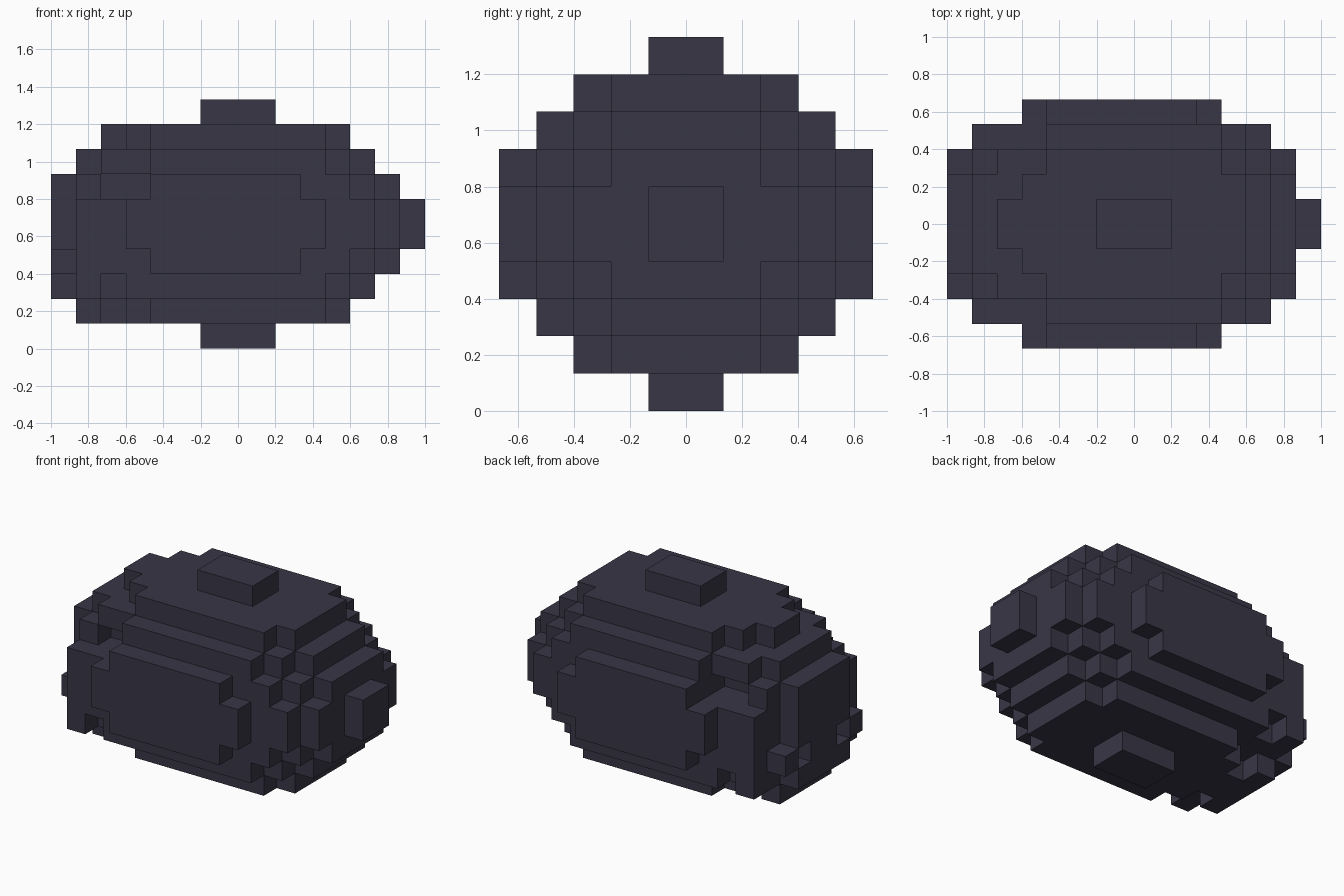
import bpy, bmesh
from mathutils import Vector

cube = bpy.data.objects.get("Cube")
if cube:
    bpy.data.objects.remove(cube, do_unlink=True)

UNIT = 2 / 15
mat = bpy.data.materials.new("dark slate")
mat.use_nodes = True
colour = (0.0395, 0.0369, 0.0612, 1)
mat.diffuse_color = colour
mat.node_tree.nodes["Principled BSDF"].inputs["Base Color"].default_value = colour


def box(xs, ys, zs):
    """Grid cells in three half-open ranges."""
    return {(x, y, z) for x in range(*xs) for y in range(*ys) for z in range(*zs)}


def mirrored(cells):
    return cells | {(x, 9 - y, z) for x, y, z in cells}


def build(name, cells):
    """Skin a set of cells with outer faces only, then merge flat areas."""
    bm = bmesh.new()
    verts = {}
    for cell in sorted(cells):
        for axis in range(3):
            for side in (0, 1):
                near = list(cell)
                near[axis] += 2 * side - 1
                if tuple(near) in cells:
                    continue
                u, v = (axis + 1) % 3, (axis + 2) % 3
                loop = []
                for a, b in ((0, 0), (1, 0), (1, 1), (0, 1)):
                    p = list(cell)
                    p[axis] += side
                    p[u] += a
                    p[v] += b
                    key = tuple(p)
                    if key not in verts:
                        verts[key] = bm.verts.new(
                            (Vector(p) - Vector((7.5, 5, 0))) * UNIT)
                    loop.append(verts[key])
                bm.faces.new(loop if side else loop[::-1])
    bmesh.ops.dissolve_limit(bm, angle_limit=0.01, verts=bm.verts[:], edges=bm.edges[:])
    mesh = bpy.data.meshes.new(name)
    bm.to_mesh(mesh)
    bm.free()
    mesh.materials.append(mat)
    bpy.context.collection.objects.link(bpy.data.objects.new(name, mesh))


# Stepped hull: per layer, where each row starts and stops, from centre outwards
starts = {1: (2, 3, 4), 2: (1, 1, 1, 3), 3: (1, 1, 1, 1, 4), 4: (1, 1, 1, 1, 3),
          5: (1, 1, 1, 1, 3), 6: (1, 1, 4, 4, 4), 7: (1, 1, 2, 4), 8: (2, 3, 4)}
stops = ((14, 14, 14, 13, 11), (14, 14, 13, 12, 10), (13, 13, 12, 11), (12, 12, 11))
hull = set()
for z, row in starts.items():
    level = z - 5 if z > 4 else 4 - z
    for out, start in enumerate(row):
        hull |= mirrored(box((start, stops[level][out]), (5 + out, 6 + out), (z, z + 1)))
build("hull", hull)

# Blocks at the tip, top and bottom
build("nose_block", box((14, 15), (4, 6), (4, 6)))
build("top_block", box((6, 9), (4, 6), (9, 10)))
build("bottom_block", box((6, 9), (4, 6), (0, 1)))

# Rear panel with a side notch, and the bars beside it
notch = mirrored(box((0, 1), (6, 7), (3, 4)))
build("rear_panel", box((0, 1), (3, 7), (2, 7)) - notch)
build("rear_bars", mirrored(box((0, 1), (7, 8), (3, 4))))

# Small rear pieces
build("rear_feet", mirrored(box((1, 2), (8, 9), (2, 3))))
build("rear_studs", mirrored(box((1, 2), (7, 8), (6, 7))))
build("rear_skid", box((1, 2), (3, 7), (1, 2)))
